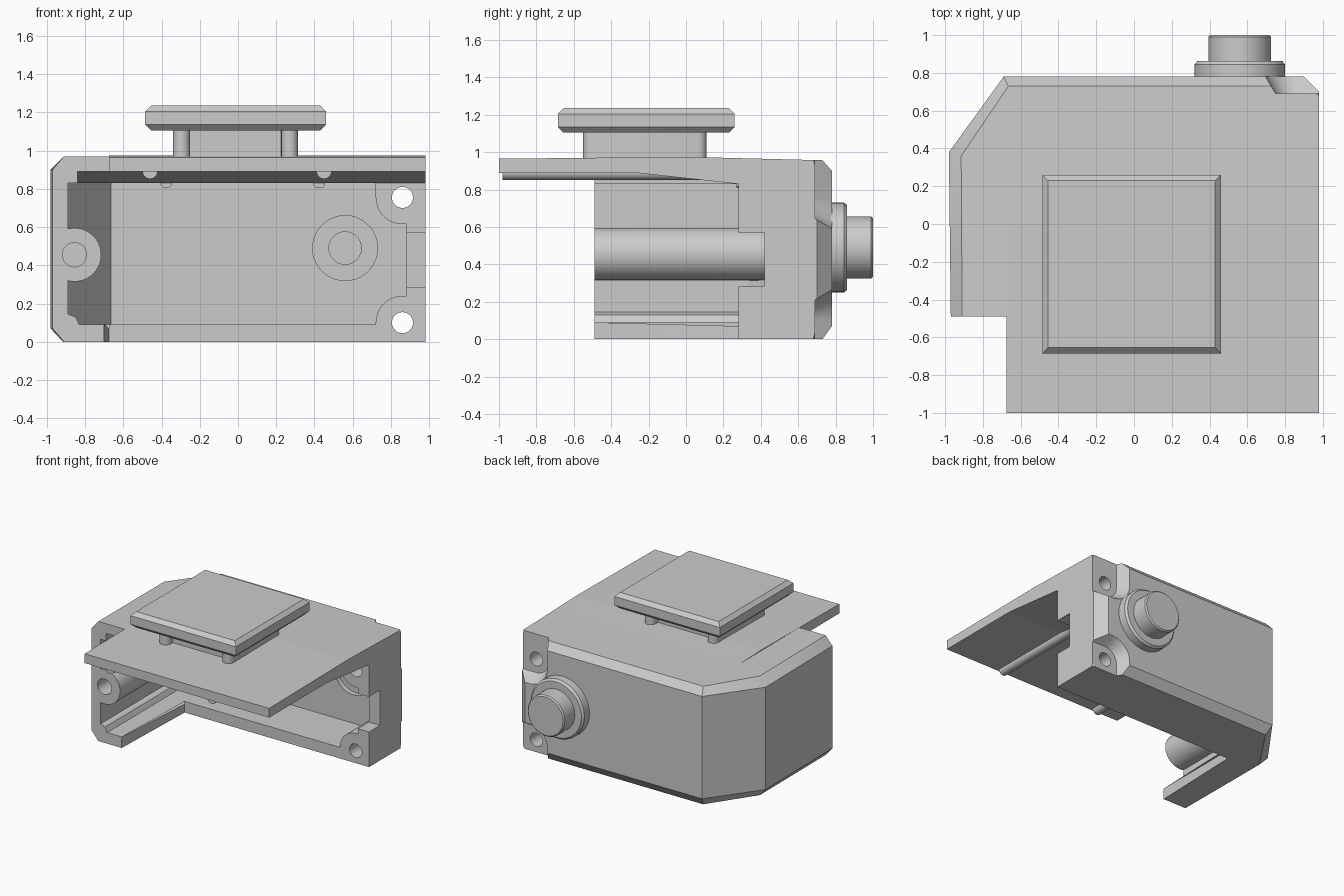
import bpy, bmesh
from math import sin, cos, pi, radians

if "Cube" in bpy.data.objects:
    bpy.data.objects.remove(bpy.data.objects["Cube"])

grey = bpy.data.materials.new("plain_grey")
grey.use_nodes = True
colour = (0.6, 0.6, 0.6, 1)
grey.diffuse_color = colour
grey.node_tree.nodes["Principled BSDF"].inputs["Base Color"].default_value = colour


def loft(name, rings):
    """Closed solid through rings of equal point count."""
    bm = bmesh.new()
    loops = [[bm.verts.new(p) for p in ring] for ring in rings]
    n = len(loops[0])
    for a, b in zip(loops, loops[1:]):
        for i in range(n):
            j = (i + 1) % n
            bm.faces.new((a[i], a[j], b[j], b[i]))
    bm.faces.new(loops[0])
    bm.faces.new(loops[-1])
    bmesh.ops.recalc_face_normals(bm, faces=bm.faces)
    mesh = bpy.data.meshes.new(name)
    bm.to_mesh(mesh)
    bm.free()
    mesh.materials.append(grey)
    ob = bpy.data.objects.new(name, mesh)
    bpy.context.collection.objects.link(ob)
    return ob


def along_y(name, pts, y0, y1):
    return loft(name, [[(x, y, z) for x, z in pts] for y in (y0, y1)])


def along_x(name, pts, x0, x1):
    return loft(name, [[(x, y, z) for y, z in pts] for x in (x0, x1)])


def circle(x, z, r, n=40):
    return [(x + r * cos(2 * pi * i / n), z + r * sin(2 * pi * i / n)) for i in range(n)]


def turned(name, x, z, profile):
    """Round part on a y axis; profile holds (radius, y)."""
    return loft(name, [[(px, y, pz) for px, pz in circle(x, z, r, 48)] for r, y in profile])


def box(name, x0, x1, y0, y1, z0, z1):
    return along_x(name, [(y0, z0), (y1, z0), (y1, z1), (y0, z1)], x0, x1)


def cut(target, *cutters):
    """Subtract the cutters, then drop them."""
    for c in cutters:
        mod = target.modifiers.new("cut", "BOOLEAN")
        mod.operation, mod.solver, mod.object = "DIFFERENCE", "EXACT", c
    bpy.context.view_layer.update()
    deps = bpy.context.evaluated_depsgraph_get()
    mesh = bpy.data.meshes.new_from_object(target.evaluated_get(deps))
    target.modifiers.clear()
    target.data = mesh
    for c in cutters:
        bpy.data.objects.remove(c)


def smooth(*objects):
    bpy.ops.object.select_all(action="DESELECT")
    for ob in objects:
        ob.select_set(True)
        bpy.context.view_layer.objects.active = ob
    bpy.ops.object.shade_smooth_by_angle(angle=radians(30))


def ear(z, side, r):
    """Corner block outline around a screw hole."""
    x = 0.86
    arc = [(x - r * cos(t * pi / 20), z - side * r * sin(t * pi / 20)) for t in range(11)]
    return arc + [(1.1, z - side * r), (1.1, z + side * 0.4), (x - r, z + side * 0.4)]


def crown(y):
    """Height of the gently sloping roof."""
    return 0.975 - 0.01 * max(-y, 0) - 0.025 * max(y, 0)


# Outer housing with chamfered rim
wide = [(-0.97, -0.49), (-0.98, 0.38), (-0.69, 0.78), (0.9, 0.78),
        (0.98, 0.7), (0.98, 0.28), (-0.675, 0.28), (-0.675, -0.49)]
narrow = [(-0.91, -0.49), (-0.915, 0.36), (-0.665, 0.73), (0.9, 0.73),
          (0.98, 0.68), (0.98, 0.28), (-0.675, 0.28), (-0.675, -0.49)]
low = narrow[:-1] + [(-0.7, -0.49)]
housing = loft("housing", [
    [(x, y, 0) for x, y in low],
    [(x, y, 0.07) for x, y in wide[:-1] + low[-1:]],
    [(x, y, 0.9) for x, y in wide],
    [(x, y, crown(y)) for x, y in narrow]])

# Cavity, keeping the screw posts and corner fillets solid
hollow = [(-0.89, -0.6), (-0.89, 0.33), (-0.665, 0.68), (0.88, 0.68),
          (0.88, 0.1), (-0.5, 0.1), (-0.5, -0.6)]
cavity = loft("cavity", [[(x, y, z) for x, y in hollow] for z in (0.09, 0.83)])
post = [(max(x, -0.91), z) for x, z in circle(-0.855, 0.455, 0.14)]
fillet = [(-0.95, 0.05), (-0.83, 0.05), (-0.83, 0.09), (-0.85, 0.13), (-0.89, 0.145), (-0.95, 0.145)]
holes = [(0.755, 1), (0.1, -1)]
cut(cavity, along_y("side_post", post, -0.7, 0.46),
    along_y("floor_fillet", fillet, -0.7, 0.5),
    *[along_y("ear", ear(z, s, 0.14), 0, 0.9) for z, s in holes])

ceiling = along_x("ceiling", [(-0.6, 0.8), (-0.6, 0.89), (-0.27, 0.89), (0.28, 0.83), (0.28, 0.8)], -0.84, -0.5)
slot = box("slot", 0.8, 1.1, 0.1, 0.42, 0.285, 0.57)
recesses = [loft("recess", [[(x, y, pz) for x, pz in ear(z, s, r)] for r, y in ((0.11, 0.69), (0.17, 0.79))])
            for z, s in holes]
bores = [along_y("bore", circle(0.86, z, 0.055), 0, 0.9) for z, s in holes]
side_bore = along_y("side_bore", circle(-0.855, 0.455, 0.063), -0.7, 0)
dial_seat = along_y("dial_seat", circle(0.56, 0.49, 0.17), 0.5, 0.72)
dial_hole = along_y("dial_hole", circle(0.56, 0.49, 0.085), 0.5, 0.75)
cut(housing, cavity, ceiling, slot, side_bore, dial_seat, dial_hole, *recesses, *bores)

# Roof plate overhanging the front
roof = along_x("roof_plate", [(-1, 0.89), (-0.27, 0.89), (0.28, 0.83), (0.28, crown(0.28)),
                              (0, crown(0)), (-1, crown(-1))], -0.675, 0.98)

# Ribs and small tabs under the roof
ribs = [along_y("roof_rib", circle(x, 0.892, 0.04, 24), -0.98, 0.1) for x in (-0.46, 0.45)]
for x in (-0.375, 0.425):
    tab = [(x - 0.03, 0.85), (x - 0.03, 0.82), (x - 0.02, 0.808),
           (x + 0.02, 0.808), (x + 0.03, 0.82), (x + 0.03, 0.85)]
    along_y("roof_tab", tab, 0.27, 0.6)

# Rear dial: flange and knob
flange = turned("dial_flange", 0.56, 0.49, [(0.24, 0.76), (0.24, 0.845), (0.225, 0.862)])
knob = turned("dial_knob", 0.56, 0.49, [(0.166, 0.85), (0.166, 0.99), (0.156, 1)])

# Raised shoe: two round-ended rails, a crossbar and a chamfered pad
rails = []
for x in (-0.295, 0.27):
    ends = [(x + 0.045 * cos(t * pi / 8), (0.065 if t <= 8 else -0.505) + 0.045 * sin(t * pi / 8))
            for t in list(range(9)) + list(range(8, 17))]
    ends = [p if i != 9 else (x - 0.045, -0.505) for i, p in enumerate(ends)]
    rails.append(loft("shoe_rail", [[(px, py, z) for px, py in ends] for z in (0.95, 1.11)]))
box("shoe_crossbar", -0.26, 0.24, -0.48, 0.04, 0.95, 1.11)


def pad_ring(inset, z):
    a, b, c, d = -0.485 + inset, 0.46 - inset, -0.685 + inset, 0.26 - inset
    return [(a, c, z), (b, c, z), (b, d, z), (a, d, z)]


loft("shoe_pad", [pad_ring(0.03, 1.105), pad_ring(0, 1.135), pad_ring(0, 1.205), pad_ring(0.03, 1.235)])

smooth(housing, flange, knob, *ribs, *rails)
